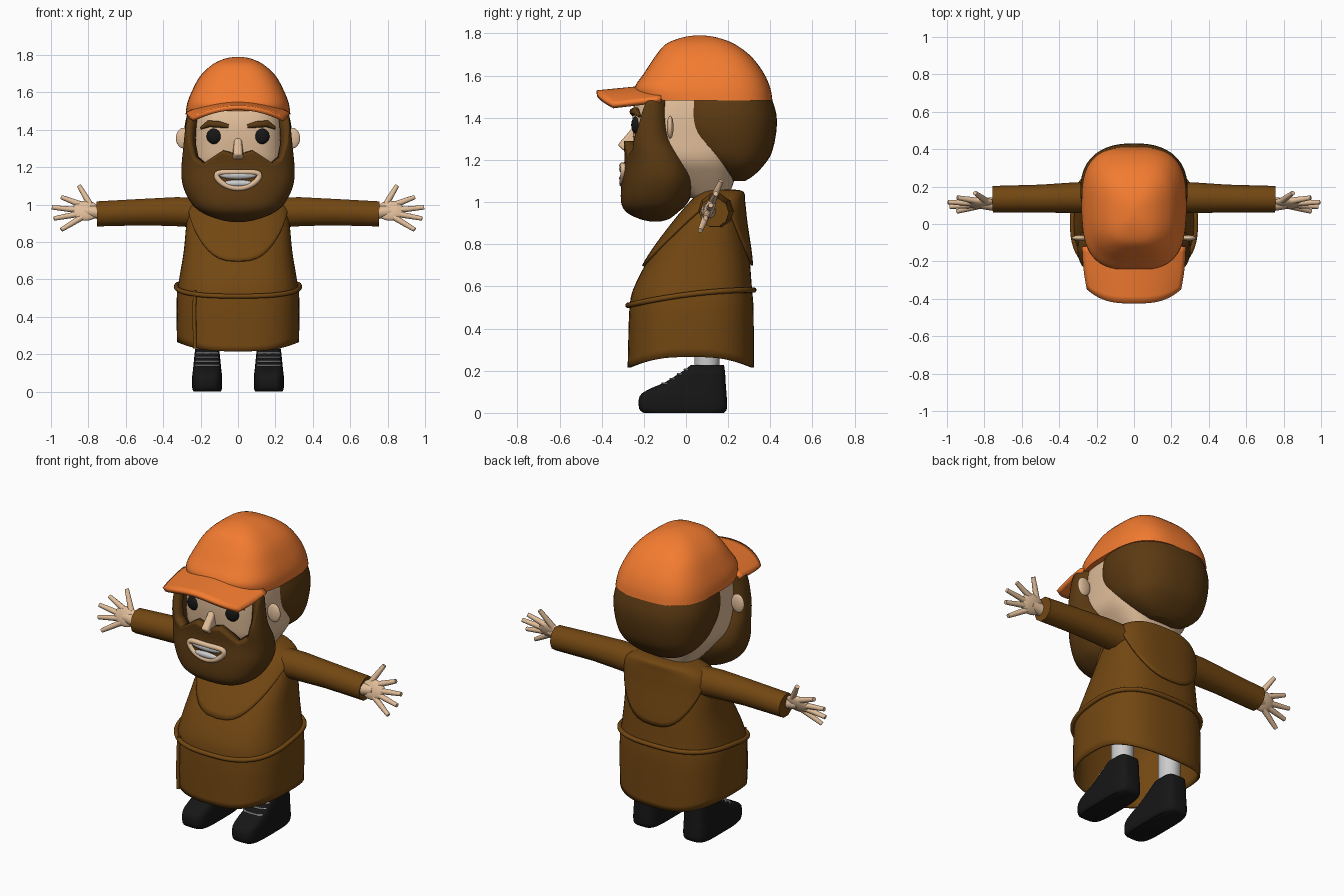
import bpy, bmesh
from math import sin, cos, pi, radians, copysign
from mathutils import Vector

if "Cube" in bpy.data.objects:
    bpy.data.objects.remove(bpy.data.objects["Cube"])


def material(name, rgb):
    m = bpy.data.materials.new(name)
    m.diffuse_color = (*rgb, 1)
    m.use_nodes = True
    m.node_tree.nodes["Principled BSDF"].inputs["Base Color"].default_value = m.diffuse_color
    return m


ORANGE = material("orange", (0.9, 0.2, 0.03))
CLOTH = material("cloth", (0.17, 0.063, 0.006))
HAIR = material("hair_brown", (0.105, 0.042, 0.006))
SKIN = material("skin", (0.75, 0.51, 0.32))
BLACK = material("black", (0.008, 0.008, 0.008))
WHITE = material("white", (0.8, 0.8, 0.8))


def finish(ob, mat, thick=0):
    ob.data.materials.clear()
    ob.data.materials.append(mat)
    bpy.ops.object.select_all(action='DESELECT')
    ob.select_set(True)
    bpy.context.view_layer.objects.active = ob
    bpy.ops.object.shade_smooth_by_angle(angle=radians(50))
    if thick:
        m = ob.modifiers.new("thickness", 'SOLIDIFY')
        m.thickness, m.offset = thick, -1
    return ob


def mesh_object(name, verts, faces, mat, thick=0):
    me = bpy.data.meshes.new(name)
    me.from_pydata(verts, [], faces)
    ob = bpy.data.objects.new(name, me)
    bpy.context.collection.objects.link(ob)
    return finish(ob, mat, thick)


def smooth_profile(keys, sub=6):
    """Catmull-Rom samples of (z, half width, front y, back y)."""
    k = [Vector(q) for q in keys]
    k = [k[0]] + k + [k[-1]]
    out = []
    for i in range(1, len(k) - 2):
        a, b, c, d = k[i - 1:i + 3]
        for j in range(sub):
            t = j / sub
            out.append(0.5 * (2 * b + (c - a) * t + (2 * a - 5 * b + 4 * c - d) * t * t
                              + (3 * b - a - 3 * c + d) * t ** 3))
    return out + [k[-1]]


def index_at(S, z):
    for i in range(len(S) - 1):
        if S[i + 1][0] >= z:
            return i + max(0, (z - S[i][0]) / max(1e-6, S[i + 1][0] - S[i][0]))
    return len(S) - 1


def section_point(S, f, a, n, off=0, cx=0):
    """Superellipse point; a = 0 is the front, turning to +x."""
    i = min(int(f), len(S) - 2)
    z, hw, yf, yb = S[i].lerp(S[i + 1], f - i)
    px, py = (copysign(abs(v) ** (2 / n), v) for v in (sin(a), cos(a)))
    return (cx + (hw + off) * px, (yf + yb) / 2 - ((yb - yf) / 2 + off) * py, z)


def loft(name, keys, mat, n=2.5, low=None, high=None, off=0, cx=0,
         rows=24, cols=56, caps=(True, True), thick=0):
    S = smooth_profile(keys)
    verts, faces = [], []
    for j in range(rows + 1):
        for i in range(cols):
            a = 2 * pi * i / cols
            u, front = abs(sin(a)) ** (2 / n), cos(a) > 0
            lo = index_at(S, low(u, front)) if low else 0
            hi = index_at(S, high(u, front)) if high else len(S) - 1
            verts.append(section_point(S, lo + (hi - lo) * j / rows, a, n, off, cx))
    for j in range(rows):
        for i in range(cols):
            k = (i + 1) % cols
            faces.append((j * cols + i, j * cols + k, (j + 1) * cols + k, (j + 1) * cols + i))
    if caps[0]:
        faces.append(tuple(reversed(range(cols))))
    if caps[1]:
        faces.append(tuple(range(rows * cols, (rows + 1) * cols)))
    return mesh_object(name, verts, faces, mat, thick)


def tube(name, pts, r, mat, closed=False, radii=None, res=3):
    cu = bpy.data.curves.new(name, 'CURVE')
    cu.dimensions, cu.bevel_depth, cu.bevel_resolution, cu.use_fill_caps = '3D', r, res, True
    sp = cu.splines.new('POLY')
    sp.points.add(len(pts) - 1)
    for i, p in enumerate(pts):
        sp.points[i].co = (*p, 1)
        sp.points[i].radius = radii[i] if radii else 1
    sp.use_cyclic_u = closed
    ob = bpy.data.objects.new(name, cu)
    bpy.context.collection.objects.link(ob)
    bpy.ops.object.select_all(action='DESELECT')
    ob.select_set(True)
    bpy.context.view_layer.objects.active = ob
    bpy.ops.object.convert(target='MESH')
    return finish(bpy.context.object, mat)


def ball(name, loc, size, mat, rot=(0, 0, 0)):
    bpy.ops.mesh.primitive_uv_sphere_add(segments=24, ring_count=14, location=loc, rotation=rot)
    ob = bpy.context.object
    ob.name, ob.scale = name, size
    return finish(ob, mat)


def table(x, pairs):
    for (a, va), (b, vb) in zip(pairs, pairs[1:]):
        if x <= b:
            return va + (vb - va) * (x - a) / (b - a)
    return pairs[-1][1]


# Tunic and shoulder cape
BODY = [(.20, .322, -.277, .322), (.3, .327, -.275, .322), (.5, .328, -.268, .32),
        (.6, .315, -.245, .312), (.75, .29, -.165, .3), (.9, .275, -.055, .278),
        (1.0, .25, .03, .267), (1.05, .17, .085, .258), (1.06, .08, .13, .2)]
loft("tunic", BODY, CLOTH, 2.7, low=lambda u, f: .215 + .05 * u ** 3,
     caps=(False, True), thick=.012)
loft("cape", BODY, CLOTH, 2.7, low=lambda u, f: .70 + .3 * u ** 2.6, off=.014,
     caps=(False, True), thick=.012)

# Belt and hanging cord
S = smooth_profile(BODY)
belt = []
for i in range(64):
    a = 2 * pi * i / 64
    y = section_point(S, index_at(S, .55), a, 2.7)[1]
    v = (y + .27) / .6
    belt.append(section_point(S, index_at(S, .508 + .075 * (1 - (1 - v) ** 2)), a, 2.7, .008))
tube("belt", belt, .013, CLOTH, closed=True)
tube("belt_cord", [section_point(S, index_at(S, z), -.655, 2.7, .008)
                   for z in (.54, .45, .35, .23)], .01, CLOTH)

# Head and hair
loft("head", [(1.02, .12, .02, .2), (1.12, .2, -.12, .235), (1.2, .25, -.225, .26),
              (1.3, .255, -.25, .3), (1.45, .25, -.25, .35), (1.58, .22, -.2, .33)], SKIN, 3)
loft("hair", [(1.10, .08, .2, .28), (1.125, .15, .16, .32), (1.17, .215, .1, .365),
              (1.23, .255, .01, .405), (1.33, .282, -.06, .428), (1.42, .285, -.075, .428),
              (1.51, .265, -.07, .4)], HAIR, 2.4)

# Beard with moustache and sideburns along its upper edge
EDGE = [(0, 1.26), (.1, 1.275), (.28, 1.29), (.62, 1.22), (.8, 1.25), (.93, 1.35), (1, 1.49)]
loft("beard", [(.908, .04, -.17, -.12), (.92, .1, -.22, -.08), (.95, .18, -.28, -.04),
               (1.0, .245, -.308, .01), (1.1, .295, -.305, .045), (1.2, .302, -.292, .02),
               (1.3, .293, -.295, -.04), (1.4, .283, -.28, -.06), (1.5, .27, -.27, -.06)],
     HAIR, 2.5, high=lambda u, f: table(u, EDGE) if f else 1.49, rows=30, cols=96,
     caps=(True, False), thick=.055)

# Mouth
lip = []
for i in range(32):
    a = 2 * pi * i / 32
    x = .115 * cos(a)
    lip.append((x, -.302 + .5 * x * x, 1.13 + .043 * sin(a) + .025 * cos(a) ** 2))
tube("lips", lip, .015, SKIN, closed=True)
ball("upper_teeth", (0, -.295, 1.157), (.1, .022, .023), WHITE)
ball("lower_teeth", (0, -.295, 1.113), (.085, .022, .02), WHITE)

# Nose: wedge, wider and deeper toward the tip
nose = mesh_object("nose", [(-.018, -.24, 1.37), (.018, -.24, 1.37), (-.022, -.325, 1.27),
                            (.022, -.325, 1.27), (-.032, -.285, 1.235), (.032, -.285, 1.235),
                            (-.032, -.23, 1.25), (.032, -.23, 1.25)],
                   [(0, 2, 3, 1), (2, 4, 5, 3), (4, 6, 7, 5), (0, 6, 4, 2), (1, 3, 5, 7),
                    (0, 1, 7, 6)], SKIN)
bev = nose.modifiers.new("round", 'BEVEL')
bev.width, bev.segments = .012, 3

# Cap crown and curved brim
loft("cap_crown", [(1.482, .28, -.225, .41), (1.54, .272, -.245, .4), (1.61, .245, -.2, .37),
                   (1.69, .2, -.147, .31), (1.75, .135, -.095, .23), (1.78, .07, -.02, .15),
                   (1.79, .015, .04, .09)], ORANGE, 3)
verts, faces, NX, NY = [], [], 24, 8
for j in range(NY + 1):
    for i in range(NX + 1):
        s, t = 2 * i / NX - 1, j / NY
        verts.append((s * (.277 - .025 * t * t), -.12 - t * (.305 - .075 * abs(s) ** 3),
                      1.56 - .03 * t - .065 * s * s))
for j in range(NY):
    for i in range(NX):
        k = j * (NX + 1) + i
        faces.append((k, k + NX + 1, k + NX + 2, k + 1))
mesh_object("cap_brim", verts, faces, ORANGE, .025)

SHOE = [(0, .072, -.2, .18), (.02, .08, -.222, .194), (.08, .08, -.22, .193),
        (.115, .076, -.17, .19), (.145, .073, -.1, .188), (.195, .068, -.02, .185),
        (.228, .064, .025, .18)]
SH = smooth_profile(SHOE)
TIPS = {"thumb": (.79, 1.0, .85, 1.1), "index_finger": (.84, 1.0, .945, 1.04),
        "middle_finger": (.85, .97, .995, .985), "ring_finger": (.85, .95, .985, .925),
        "little_finger": (.83, .935, .945, .865)}

for s, side in ((-1, "right"), (1, "left")):
    # Eyes, brows and ears
    ball(side + "_eye", (s * .126, -.235, 1.365), (.042, .025, .042), BLACK)
    tube(side + "_brow", [(s * .05, -.25, 1.418), (s * .1, -.25, 1.428), (s * .155, -.24, 1.432),
                          (s * .2, -.22, 1.408)], .018, HAIR, radii=(.6, 1, 1.05, .4))
    ball(side + "_ear", (s * .29, -.075, 1.355), (.042, .016, .055), SKIN)

    # Sleeve
    tube(side + "_sleeve", [(s * .18, .145, .955), (s * .33, .14, .962), (s * .5, .136, .96),
                            (s * .755, .133, .95)], .08, CLOTH, radii=(1.05, 1.02, .93, .88))

    # Hand, tilted about the arm axis
    def hand(x, z):
        return (s * x, .118 + (z - .986) * .42, z)
    tube(side + "_wrist", [hand(.72, .955), hand(.82, .965)], .04, SKIN, radii=(1, .7))
    ball(side + "_palm", hand(.815, .967), (.075, .024, .057), SKIN, (radians(-23), 0, 0))
    for name, (x0, z0, x1, z1) in TIPS.items():
        tube(side + "_" + name, [hand(x0, z0), hand((x0 + x1) / 2, (z0 + z1) / 2), hand(x1, z1)],
             .015, SKIN, radii=(1.15, 1, .8))

    # Leg, shoe and laces
    tube(side + "_sock", [(s * .165, .1, .18), (s * .165, .1, .42)], .062, WHITE)
    loft(side + "_shoe", SHOE, BLACK, 4, cx=s * .165, rows=18, cols=40)
    for k, z in enumerate((.14, .162, .184, .206)):
        f = index_at(SH, z)
        tube(f"{side}_lace_{k + 1}", [section_point(SH, f, a, 4, .003, s * .165)
                                      for a in (-.75, -.3, 0, .3, .75)], .005, WHITE, res=1)
